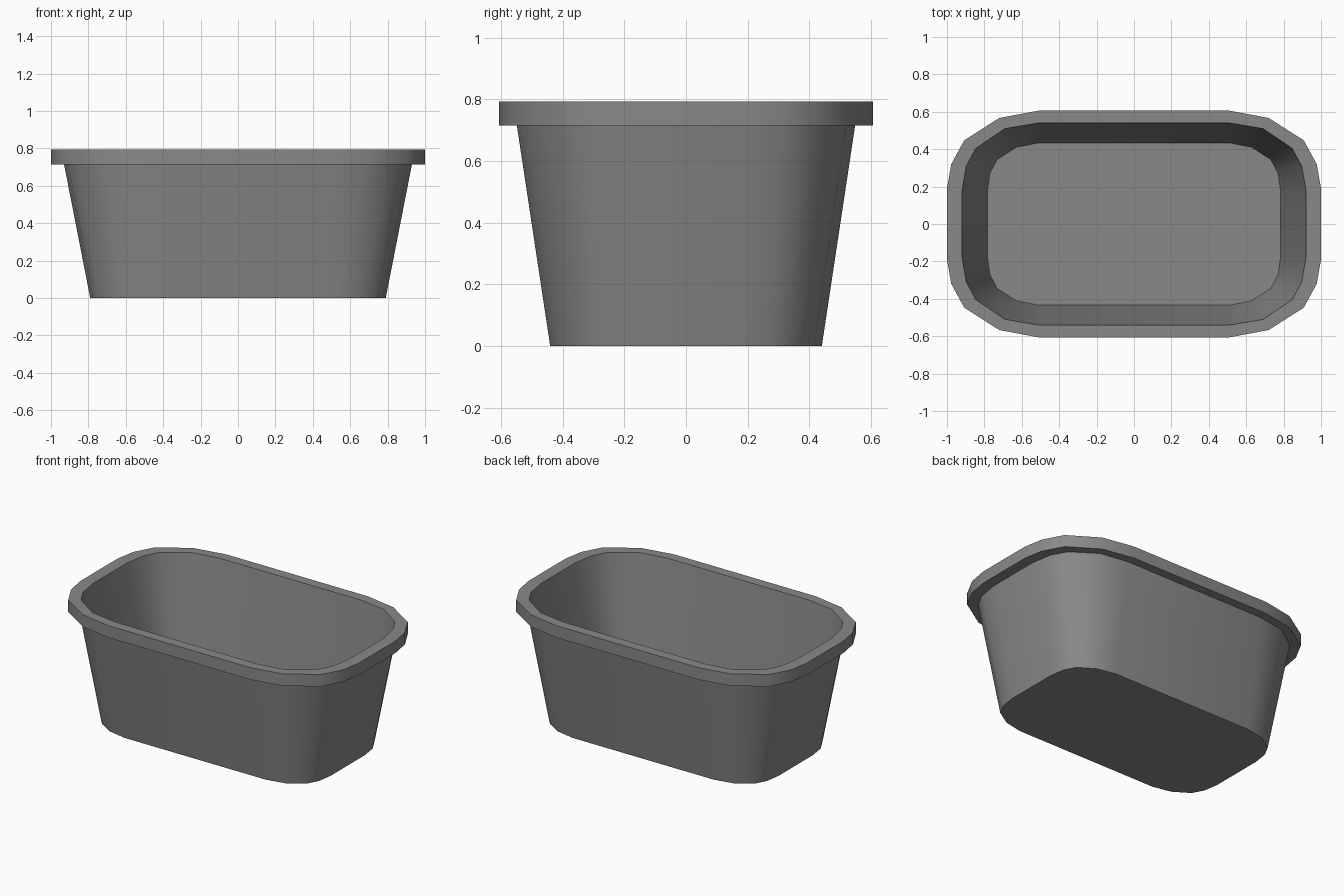
import bpy, bmesh, math

cube = bpy.data.objects.get("Cube")
if cube:
    bpy.data.objects.remove(cube, do_unlink=True)

# Single grey plastic
grey = bpy.data.materials.new("grey_plastic")
grey.use_nodes = True
color = (0.25, 0.25, 0.25, 1)
grey.diffuse_color = color
grey.node_tree.nodes["Principled BSDF"].inputs["Base Color"].default_value = color

# One rounded corner for each outline, from the side (+x) to the back (+y)
RIM = [(1, .19), (.977, .32), (.908, .447), (.72, .567), (.51, .606)]
MOUTH = [(.92, .175), (.897, .31), (.845, .405), (.69, .51), (.51, .54)]
NECK = [(.93, .178), (.907, .315), (.853, .412), (.695, .518), (.51, .548)]
BASE = [(.79, .178), (.775, .275), (.735, .35), (.632, .415), (.51, .44)]
FLOOR = [(.784, .175), (.77, .272), (.73, .346), (.629, .41), (.51, .434)]


def outline(corner):
    """Mirror one corner into a full counter-clockwise loop."""
    back = corner + [(-x, y) for x, y in reversed(corner)]
    return back + [(-x, -y) for x, y in back]


# Stack of loops: underside, outer wall, rim, inner wall, floor
sections = [(BASE, 0), (NECK, .715), (RIM, .715), (RIM, .793), (MOUTH, .793), (FLOOR, .006)]
bm = bmesh.new()
rings = [[bm.verts.new((x, y, z)) for x, y in outline(c)] for c, z in sections]
for low, high in zip(rings, rings[1:]):
    n = len(low)
    for i in range(n):
        j = (i + 1) % n
        bm.faces.new((low[i], low[j], high[j], high[i]))
bm.faces.new(reversed(rings[0]))
bm.faces.new(rings[-1])

mesh = bpy.data.meshes.new("tub")
bm.to_mesh(mesh)
bm.free()
mesh.materials.append(grey)
tub = bpy.data.objects.new("tub", mesh)
bpy.context.collection.objects.link(tub)

# Soft corners, crisp rim and base
bpy.ops.object.select_all(action='DESELECT')
tub.select_set(True)
bpy.context.view_layer.objects.active = tub
bpy.ops.object.shade_smooth_by_angle(angle=math.radians(30))
